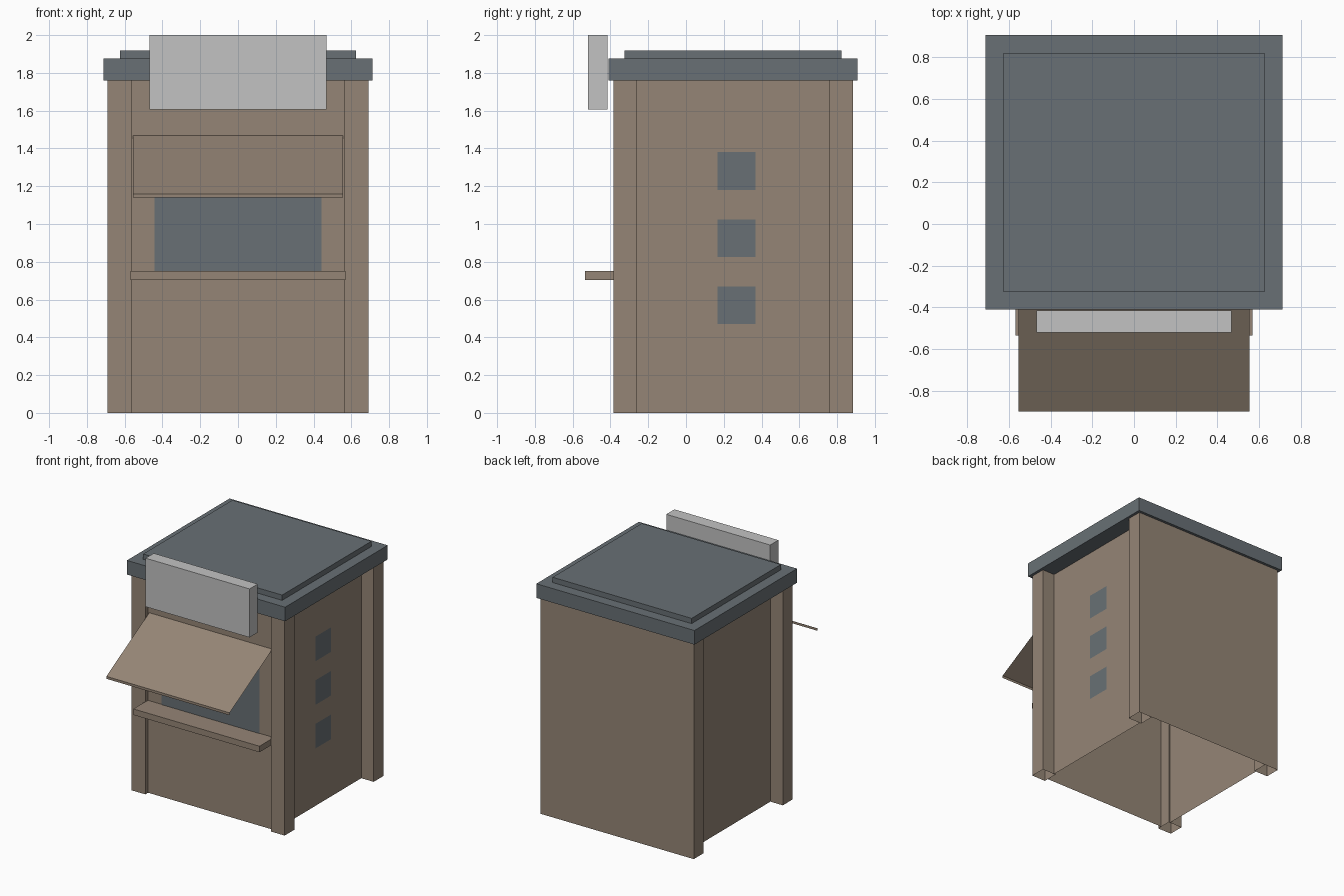
import bpy
import bmesh

cube = bpy.data.objects.get("Cube")
if cube:
    bpy.data.objects.remove(cube, do_unlink=True)


def material(name, colour):
    m = bpy.data.materials.new(name)
    m.use_nodes = True
    m.diffuse_color = (*colour, 1)
    m.node_tree.nodes["Principled BSDF"].inputs["Base Color"].default_value = (*colour, 1)
    return m


wood = material("warm brown", (0.30, 0.235, 0.18))
slate = material("slate grey", (0.14, 0.163, 0.178))
pale = material("light grey", (0.54, 0.54, 0.54))


def finish(name, bm, mat):
    mesh = bpy.data.meshes.new(name)
    bm.to_mesh(mesh)
    bm.free()
    mesh.materials.append(mat)
    obj = bpy.data.objects.new(name, mesh)
    bpy.context.scene.collection.objects.link(obj)
    return obj


def box(name, x, y, z, mat, open_ends=False):
    """Box from (min, max) ranges, optionally without top and bottom."""
    bm = bmesh.new()
    bmesh.ops.create_cube(bm, size=1)
    for v in bm.verts:
        v.co = [r[0] if c < 0 else r[1] for c, r in zip(v.co, (x, y, z))]
    if open_ends:
        bm.normal_update()
        ends = [f for f in bm.faces if abs(f.normal.z) > 0.5]
        bmesh.ops.delete(bm, geom=ends, context='FACES_ONLY')
    return finish(name, bm, mat)


def sheet(name, path, mat):
    """Open strip of quads between successive pairs of points."""
    bm = bmesh.new()
    rows = [[bm.verts.new(p) for p in pair] for pair in path]
    for (a, b), (c, d) in zip(rows, rows[1:]):
        bm.faces.new((a, b, d, c))
    return finish(name, bm, mat)


def wall(name, start, end, z0, z1, mat):
    return sheet(name, [((*start, z0), (*end, z0)), ((*start, z1), (*end, z1))], mat)


EAVES = 1.76
FRONT = -0.35
SIDE = 0.578

# Hollow corner posts
for end, y in (("front", (-0.385, -0.26)), ("back", (0.76, 0.885))):
    for side, x in (("left", (0.565, 0.69)), ("right", (-0.69, -0.565))):
        box(f"{end}_{side}_post", x, y, (0, EAVES), wood, open_ends=True)

# Thin walls, open underneath
wall("front_wall", (-0.565, FRONT), (0.565, FRONT), 0, EAVES, wood)
wall("back_wall", (0.69, 0.886), (-0.69, 0.886), 0, EAVES, wood)
wall("left_wall", (SIDE, -0.26), (SIDE, 0.76), 0, EAVES, wood)
wall("right_wall", (-SIDE, 0.76), (-SIDE, -0.26), 0, EAVES, wood)

# Serving window and the three small windows on one side
wall("serving_window", (-0.443, FRONT - 0.004), (0.443, FRONT - 0.004), 0.75, 1.42, slate)
for i in range(3):
    z = 0.47 + i * 0.355
    wall(f"side_window_{i + 1}", (SIDE + 0.004, 0.168), (SIDE + 0.004, 0.368), z, z + 0.2, slate)

# Counter shelf
box("counter_shelf", (-0.568, 0.568), (-0.535, FRONT), (0.703, 0.752), wood)

# Sloping awning with a short front lip
awning = [(-0.9, 1.14), (-0.9, 1.16), (FRONT, 1.468)]
sheet("awning", [((-0.555, y, z), (0.555, y, z)) for y, z in awning], wood)

# Stepped flat roof
box("roof_slab", (-0.712, 0.712), (-0.411, 0.908), (EAVES, 1.875), slate)
box("roof_cap", (-0.626, 0.626), (-0.326, 0.822), (1.875, 1.918), slate)

# Blank sign board on the roof edge
box("sign_board", (-0.468, 0.468), (-0.52, -0.415), (1.605, 2.0), pale)
